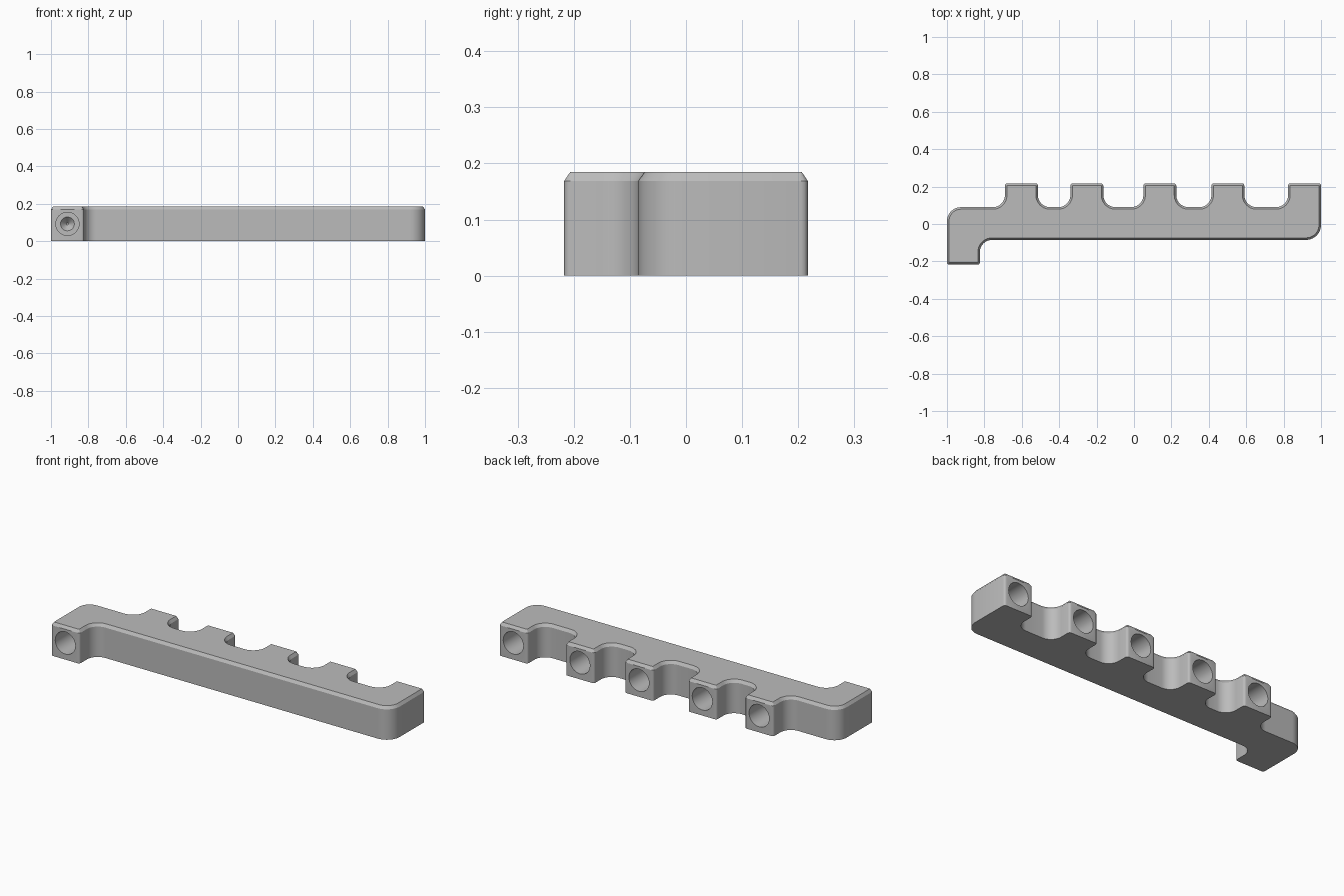
import bpy, bmesh, math
from mathutils import Vector

cube = bpy.data.objects.get("Cube")
if cube:
    bpy.data.objects.remove(cube, do_unlink=True)

HEIGHT, CHAMFER_W, CHAMFER_H = 0.185, 0.011, 0.016
TOOTH_W, TIP, BACK, FRONT = 0.176, 0.217, 0.09, -0.085
LEG_X = -1 + TOOTH_W
FILLET, SMALL = 0.065, 0.012
TEETH = [-0.602, -0.252, 0.138, 0.502, 1 - TOOTH_W / 2]

grey = bpy.data.materials.new("plain grey")
grey.use_nodes = True
colour = (0.5, 0.5, 0.5, 1)
grey.diffuse_color = colour
grey.node_tree.nodes["Principled BSDF"].inputs["Base Color"].default_value = colour


def round_corners(corners):
    """Replace each (x, y, radius) corner by an arc."""
    points = []
    for i, (x, y, r) in enumerate(corners):
        p = Vector((x, y))
        a = (Vector(corners[i - 1][:2]) - p).normalized()
        b = (Vector(corners[(i + 1) % len(corners)][:2]) - p).normalized()
        steps = 10 if r > 0.03 else 3
        for k in range(steps + 1):
            t = k / steps * math.pi / 2
            points.append(p + a * r * (1 - math.sin(t)) + b * r * (1 - math.cos(t)))
    return points


def inset(points, d):
    """Move a counter-clockwise outline inwards by d."""
    result = []
    for i, p in enumerate(points):
        e1 = (p - points[i - 1]).normalized()
        e2 = (points[(i + 1) % len(points)] - p).normalized()
        n1, n2 = Vector((-e1.y, e1.x)), Vector((-e2.y, e2.x))
        result.append(p + (n1 + n2) * d / (1 + n1.dot(n2)))
    return result


def make_object(name, bm):
    bmesh.ops.recalc_face_normals(bm, faces=bm.faces)
    mesh = bpy.data.meshes.new(name)
    bm.to_mesh(mesh)
    bm.free()
    mesh.materials.append(grey)
    obj = bpy.data.objects.new(name, mesh)
    bpy.context.collection.objects.link(obj)
    return obj


# Bar outline: front leg, right end, then the teeth from right to left
corners = [(-1, -TIP, SMALL), (LEG_X, -TIP, SMALL), (LEG_X, FRONT, FILLET),
           (1, FRONT, 0.08)]
for x in reversed(TEETH):
    right, left = x + TOOTH_W / 2, x - TOOTH_W / 2
    if x != TEETH[-1]:
        corners.append((right, BACK, FILLET))
    corners += [(right, TIP, SMALL), (left, TIP, SMALL), (left, BACK, FILLET)]
corners.append((-1, BACK, 0.075))
outline = round_corners(corners)

# Bar body with a chamfered top edge
bm = bmesh.new()
layers = [(outline, 0), (outline, HEIGHT - CHAMFER_H),
          (inset(outline, CHAMFER_W), HEIGHT)]
rings = [[bm.verts.new((p.x, p.y, z)) for p in pts] for pts, z in layers]
for low, high in zip(rings, rings[1:]):
    for i in range(len(low)):
        bm.faces.new((low[i - 1], low[i], high[i], high[i - 1]))
bm.faces.new(rings[0])
bm.faces.new(rings[-1])
bar = make_object("toothed_bar", bm)

# Stepped blind holes: wide bore, then a smaller conical end
bm = bmesh.new()
profile = [(0.062, -0.05), (0.062, 0.15), (0.037, 0.15), (0.006, 0.185)]
SIDES = 32
for x, tip, inward in [(LEG_X - TOOTH_W / 2, -TIP, 1)] + [(t, TIP, -1) for t in TEETH]:
    loops = []
    for r, depth in profile:
        loops.append([bm.verts.new((x + r * math.cos(k * math.tau / SIDES),
                                    tip + inward * depth,
                                    HEIGHT / 2 + r * math.sin(k * math.tau / SIDES)))
                      for k in range(SIDES)])
    for a, b in zip(loops, loops[1:]):
        for k in range(SIDES):
            bm.faces.new((a[k - 1], a[k], b[k], b[k - 1]))
    bm.faces.new(loops[0])
    bm.faces.new(loops[-1])
cutter = make_object("hole_cutter", bm)
cutter.hide_render = True
cutter.hide_viewport = True

cut = bar.modifiers.new("holes", "BOOLEAN")
cut.operation = "DIFFERENCE"
cut.solver = "EXACT"
cut.object = cutter

# Apply the cut, drop the helper and smooth the curved walls
bpy.context.view_layer.update()
mesh = bpy.data.meshes.new_from_object(bar.evaluated_get(bpy.context.evaluated_depsgraph_get()))
bar.modifiers.clear()
bar.data = mesh
bpy.data.objects.remove(cutter, do_unlink=True)
bpy.ops.object.select_all(action="DESELECT")
bar.select_set(True)
bpy.context.view_layer.objects.active = bar
bpy.ops.object.shade_smooth_by_angle(angle=math.radians(32))
